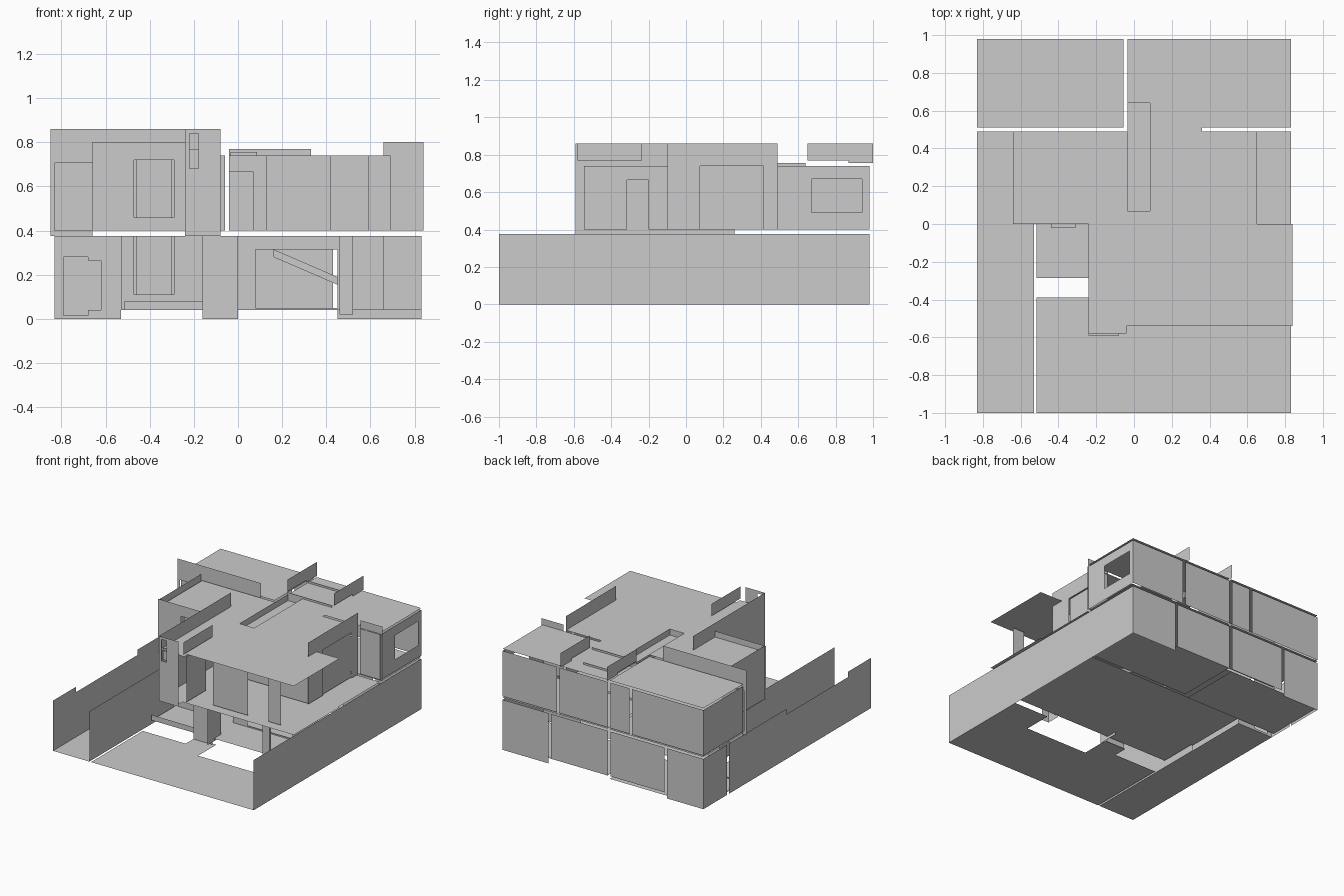
import bpy, bmesh

if "Cube" in bpy.data.objects:
    bpy.data.objects.remove(bpy.data.objects["Cube"])

# Thin sheet in a plane normal to axis ('x', 'y' or 'z'), with rectangular holes cut out
def sheet(name, axis, pos, a0, a1, b0, b1, holes=()):
    us = sorted({a0, a1, *[min(max(v, a0), a1) for h in holes for v in h[:2]]})
    vs = sorted({b0, b1, *[min(max(v, b0), b1) for h in holes for v in h[2:]]})
    place = {'x': lambda u, v: (pos, u, v),
             'y': lambda u, v: (u, pos, v),
             'z': lambda u, v: (u, v, pos)}[axis]
    bm = bmesh.new()
    for u0, u1 in zip(us, us[1:]):
        for v0, v1 in zip(vs, vs[1:]):
            cu, cv = (u0 + u1) / 2, (v0 + v1) / 2
            if any(h[0] < cu < h[1] and h[2] < cv < h[3] for h in holes):
                continue
            bm.faces.new([bm.verts.new(place(*p)) for p in
                          ((u0, v0), (u1, v0), (u1, v1), (u0, v1))])
    bmesh.ops.remove_doubles(bm, verts=bm.verts, dist=1e-5)
    bmesh.ops.dissolve_limit(bm, angle_limit=0.01, verts=bm.verts, edges=bm.edges)
    me = bpy.data.meshes.new(name)
    bm.to_mesh(me)
    bm.free()
    ob = bpy.data.objects.new(name, me)
    bpy.context.collection.objects.link(ob)
    return ob

G, L, U0, U1, S, R, P = 0.0, 0.375, 0.40, 0.74, 0.39, 0.755, 0.86

# Ground: driveway, courtyard with planting openings
sheet("driveway", 'z', G, -.83, -.53, -1, .49)
sheet("courtyard", 'z', G, -.515, .83, -1, -.285,
      [(-.515, -.16, -.39, -.285), (.02, .54, -.5, -.285)])

# Plot walls
sheet("right_boundary_wall", 'x', .83, -1, .98, G, L)
sheet("left_boundary_wall", 'x', -.83, -1, .68, G, L, [(-.73, 0, .335, L)])
sheet("left_back_wall", 'x', -.83, .70, .98, G, L)
sheet("driveway_wall", 'x', -.53, -1, 0, G, L)

# Floors, split room by room
for name, z in (("ground_floor", .04), ("upper_floor", S)):
    sheet(name + "_back_left", 'z', z if z > .1 else .02, -.83, -.055, .51, .98)
    sheet(name + "_back_right", 'z', z, -.035, .83, .51, .98)
    sheet(name + "_middle", 'z', z, -.53 if z < .1 else -.64, .83, .0, .49)
sheet("ground_floor_front", 'z', .04, -.515, .83, -.285, 0)
sheet("entry_riser", 'y', -.285, -.515, -.16, .04, .08)
sheet("balcony_floor", 'z', S, -.24, .84, -.54, 0)

# Roofs
sheet("roof_back_left", 'z', R, -.83, -.055, .51, .98)
sheet("roof_back_right", 'z', R, -.035, .83, .51, .98, [(-.035, .085, .5, .64)])
sheet("roof_middle", 'z', R, -.64, .65, 0, .49, [(-.035, .085, .07, .49)])
sheet("roof_joint", 'z', R, .085, .36, .49, .51)
sheet("roof_front", 'z', R, -.04, .84, -.54, 0)
sheet("roof_tower", 'z', R, -.24, -.04, -.58, 0)

# Sunken skylight in the roof
sheet("skylight_base", 'z', .71, -.035, .085, .07, .64)
for i, x in enumerate((-.035, .085)):
    sheet(f"skylight_side_{i}", 'x', x, .07, .64, .71, R)
for i, y in enumerate((.07, .64)):
    sheet(f"skylight_end_{i}", 'y', y, -.035, .085, .71, R)

# Back facade panels
for i, (a, b, z) in enumerate(((-.83, -.53, G), (-.51, -.06, .04), (-.04, .43, .04), (.45, .83, G))):
    sheet(f"back_lower_panel_{i}", 'y', .98, a, b, z, L)
for i, (a, b) in enumerate(((-.83, -.24), (-.22, -.06), (-.04, .36), (.38, .83))):
    sheet(f"back_upper_panel_{i}", 'y', .98, a, b, U0, U1)

# Upper side walls
sheet("upper_left_wall", 'x', -.83, .51, .98, U0, U1)
sheet("upper_right_wall", 'x', .83, .49, .98, U0, U1, [(.67, .94, .49, .67)])
sheet("upper_right_front_wall", 'y', .50, .66, .84, U0, U1)
sheet("upper_right_parapet", 'y', .505, .66, .84, U1, .80)
sheet("upper_left_front_wall", 'y', .50, -.85, -.66, L, P, [(-.83, -.66, U0, .705)])
sheet("upper_left_window", 'y', .51, -.83, -.66, U0, .705)
sheet("upper_left_parapet", 'y', .50, -.66, -.16, U1, P)
sheet("upper_middle_left_wall", 'x', -.65, 0, .49, U0, .80)
sheet("upper_middle_right_wall", 'x', .65, -.1, .49, U0, P, [(.075, .415, U0, U1)])
sheet("terrace_window", 'x', .64, .075, .415, U0, U1)

# Front facade at y = 0, both storeys
sheet("upper_front_wall", 'y', 0, -.66, -.24, U0, .80, [(-.47, -.29, .46, .72)])
sheet("lower_front_wall", 'y', 0, -.53, -.16, .04, L, [(-.47, -.29, .11, L)])
for i, (z0, z1) in enumerate(((.46, .72), (.11, L))):
    sheet(f"front_window_{i}", 'y', .02, -.46, -.30, z0, z1)
sheet("window_sill", 'z', .46, -.44, -.31, -.02, .015)

# Stair tower with slot window
sheet("tower_front", 'y', -.59, -.24, -.08, L, P, [(-.22, -.18, .68, .84)])
sheet("tower_window", 'y', -.57, -.22, -.18, .68, .77)
sheet("tower_left_wall", 'x', -.24, -.59, .26, L, P)
sheet("tower_right_wall", 'x', -.045, -.545, -.01, U0, U1, [(-.315, -.2, U0, .665)])
sheet("tower_parapet", 'x', -.045, -.58, -.235, .77, P)
sheet("tower_soffit", 'z', S, -.24, -.08, -.59, -.54)

# Balcony room
sheet("balcony_back_wall", 'y', -.01, -.04, .36, U0, U1, [(-.04, .07, U0, .665)])
sheet("balcony_right_back_wall", 'y', -.09, .36, .65, U0, U1)
sheet("balcony_panel_left", 'y', -.48, .13, .42, U0, U1)
sheet("balcony_panel_right", 'y', -.48, .59, .69, U0, U1)

# Roof parapets at the back
for i, x in enumerate((-.045, .34)):
    sheet(f"back_parapet_{i}", 'x', x, .65, 1, .77, P)
    sheet(f"back_parapet_foot_{i}", 'x', x, .87, 1, R, .77)
sheet("back_parapet_front", 'y', .64, -.04, .33, U1, .77)
sheet("back_roof_rib", 'y', .87, -.03, .24, R, .77)

# Lower storey walls, columns and doors
sheet("lower_entry_panel", 'y', -.30, -.16, 0, G, L)
sheet("lower_entry_return", 'x', 0, -.36, -.2, .02, L)
sheet("lower_column", 'y', -.37, .46, .52, .02, L)
sheet("lower_column_return", 'x', .46, -.37, -.27, .02, L)
sheet("lower_living_wall", 'y', 0, -.04, .66, .04, L, [(.08, .45, .05, .315)])
sheet("garage_wall", 'y', .49, -.83, -.53, G, L, [(-.79, -.68, .015, .28), (-.68, -.62, .04, .265)])
sheet("garage_side_wall", 'x', -.53, 0, .49, .04, .30)
sheet("lower_right_room_wall", 'y', .50, .52, .83, .04, L)

# Stair stringer: a sloped band
band = sheet("stair_stringer", 'y', .2, .16, .45, .28, .315)
for v in band.data.vertices:
    v.co.z -= (v.co.x - .16) / .29 * .125
